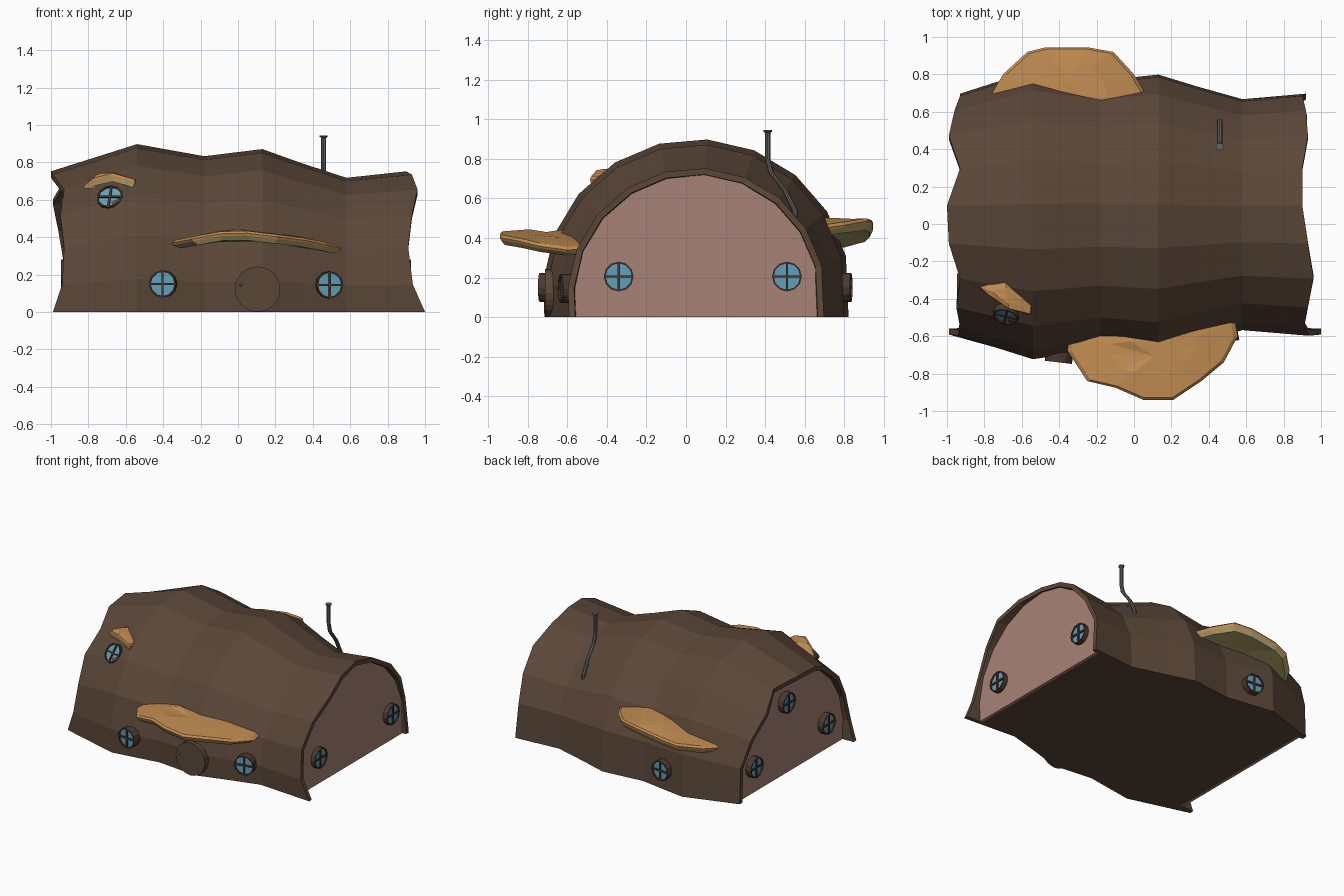
import bpy, bmesh, math
from mathutils import Vector, Matrix

if "Cube" in bpy.data.objects:
    bpy.data.objects.remove(bpy.data.objects["Cube"])


def mat(name, r, g, b):
    m = bpy.data.materials.new(name)
    m.diffuse_color = (r, g, b, 1)
    m.use_nodes = True
    m.node_tree.nodes["Principled BSDF"].inputs["Base Color"].default_value = m.diffuse_color
    return m


BARK = mat("bark brown", .105, .063, .040)
WALL = mat("pink wood", .39, .225, .185)
CAP = mat("fungus orange", .55, .27, .085)
GILL = mat("fungus khaki", .47, .39, .16)
GLASS = mat("window blue", .115, .35, .50)
FRAME = mat("frame brown", .072, .042, .028)
METAL = mat("pipe grey", .13, .13, .125)
KNOB = mat("knob orange", .60, .20, .03)


def finish(name, bm, mats):
    bmesh.ops.recalc_face_normals(bm, faces=bm.faces)
    me = bpy.data.meshes.new(name)
    bm.to_mesh(me)
    bm.free()
    for m in mats:
        me.materials.append(m)
    ob = bpy.data.objects.new(name, me)
    bpy.context.collection.objects.link(ob)
    return ob


def loft(bm, rings, closed=True, mats=None):
    """Join point rings with quads; mats gives a material index per band."""
    vs = [[bm.verts.new(p) for p in r] for r in rings]
    n = len(vs[0])
    for b, (r0, r1) in enumerate(zip(vs, vs[1:])):
        for i in range(n if closed else n - 1):
            j = (i + 1) % n
            f = bm.faces.new((r0[i], r0[j], r1[j], r1[i]))
            f.material_index = mats[b] if mats else 0
    return vs


def fan(bm, ring, centre, mi):
    c = bm.verts.new(centre)
    for i, v in enumerate(ring):
        bm.faces.new((v, ring[(i + 1) % len(ring)], c)).material_index = mi


def interp(table, x):
    for (x0, z0), (x1, z1) in zip(table, table[1:]):
        if x <= x1:
            t = max(0, (x - x0) / (x1 - x0))
            return z0 + (z1 - z0) * t
    return table[-1][1]


# Hollow half log: 20-sided arch cut by the ground, ragged ends
ANG = [-9] + [14 + 18 * k for k in range(10)] + [189]
LEFT = [-.93, -.93, -.96, -.99, -.93, -1, -.99, -.93, -.95, -.93, -.94, -.99]
RIGHT = [.92, .90, .92, .93, .90, .90, .93, .96, .93, .91, .935, 1.0]
STATIONS = [(-.54, .778), (-.18, .722), (.13, .755), (.34, .69), (.58, .622)]


def arch(xs, r, inset=0):
    pts = []
    for x, a in zip(xs, ANG):
        q = r - inset
        z = .156 * r + q * math.sin(math.radians(a))
        pts.append((x, .053 + q * math.cos(math.radians(a)), 0 if a in (-9, 189) else z))
    return pts


bm = bmesh.new()
rings = [arch([-.88] * 12, .65, .035), arch(LEFT, .652, .032), arch(LEFT, .652)]
rings += [arch([x] * 12, r) for x, r in STATIONS]
rings += [arch(RIGHT, .652), arch(RIGHT, .652, .032), arch([.87] * 12, .65, .035)]
vs = loft(bm, rings, closed=False)
# Ground underside
bm.faces.new([r[0] for r in vs] + [r[-1] for r in reversed(vs)])
finish("log_shell", bm, [BARK])

# Recessed end walls
for name, x in (("left_wall", -.90), ("right_wall", .89)):
    bm = bmesh.new()
    front, back = (loft(bm, [arch([x + d] * 12, .65, .028)])[0] for d in (0, -math.copysign(.02, x)))
    bm.faces.new(front)
    bm.faces.new(back)
    for i in range(12):
        j = (i + 1) % 12
        bm.faces.new((front[i], front[j], back[j], back[i]))
    finish(name, bm, [WALL])


# Round windows: framed glass with a cross bar
def window(name, pos, normal, r):
    bm = bmesh.new()

    def ring(rad, z):
        return [(rad * math.cos(k * math.pi / 6), rad * math.sin(k * math.pi / 6), z) for k in range(12)]

    v = loft(bm, [ring(r, -.03), ring(r, .035), ring(r - .008, .035), ring(r - .008, .025)])
    bm.faces.new(v[0])
    bm.faces.new(v[-1]).material_index = 1
    for sx, sy in ((.012, 2 * r - .012), (2 * r - .012, .012)):
        bmesh.ops.create_cube(bm, size=1, matrix=Matrix.Translation((0, 0, .028)) @ Matrix.Diagonal((sx, sy, .012, 1)))
    ob = finish(name, bm, [FRAME, GLASS])
    ob.rotation_euler = Vector(normal).to_track_quat('Z', 'Y').to_euler()
    ob.location = pos


window("front_window_left", (-.40, -.705, .15), (-.12, -1, 0), .073)
window("front_window_right", (.485, -.60, .145), (.2, -1, 0), .073)
window("front_window_upper", (-.68, -.47, .60), (-.2, -.8, .55), .07)
window("back_window", (-.37, .80, .15), (.1, 1, 0), .073)
for y in (-.34, .51):
    window("right_end_window", (.89, y, .205), (1, 0, 0), .075)
    window("left_end_window", (-.91, y, .205), (-1, 0, 0), .075)
window("left_end_window_upper", (-.91, .13, .54), (-1, 0, 0), .075)

# Round door and knob
bm = bmesh.new()
bmesh.ops.create_cone(bm, cap_ends=True, segments=24, radius1=.121, radius2=.121, depth=.05,
                      matrix=Matrix.Translation((.105, -.687, .122)) @ Matrix.Rotation(math.pi / 2, 4, 'X'))
finish("door", bm, [BARK])
bm = bmesh.new()
bmesh.ops.create_icosphere(bm, subdivisions=1, radius=.01, matrix=Matrix.Translation((.015, -.717, .145)))
finish("door_knob", bm, [KNOB])


# Shelf fungi: wavy plate, orange on top, khaki below
def shelf(name, outline, heights, thick):
    cx = sum(p[0] for p in outline) / len(outline)
    cy = sum(p[1] for p in outline) / len(outline)

    def ring(s, dz):
        pts = []
        for x, y in outline:
            px, py = cx + (x - cx) * s, cy + (y - cy) * s
            pts.append((px, py, interp(heights, px) + dz))
        return pts

    bm = bmesh.new()
    v = loft(bm, [ring(.5, .004), ring(.95, 0), ring(1, -.012), ring(.98, -.5 * thick),
                  ring(.9, -thick), ring(.5, -thick)], mats=[0, 0, 0, 1, 1])
    zc = interp(heights, cx)
    fan(bm, v[0], (cx, cy, zc + .004), 0)
    fan(bm, v[-1], (cx, cy, zc - thick), 1)
    finish(name, bm, [CAP, GILL])


shelf("front_shelf_fungus",
      [(-.35, -.58), (-.355, -.68), (-.25, -.84), (-.10, -.875), (.05, -.94), (.21, -.94),
       (.36, -.84), (.48, -.74), (.555, -.60), (.54, -.52), (.3, -.52), (.1, -.55), (-.15, -.55)],
      [(-.36, .38), (-.1, .43), (0, .44), (.15, .42), (.3, .405), (.42, .385), (.56, .35)], .05)
shelf("back_shelf_fungus",
      [(-.76, .60), (-.765, .69), (-.70, .80), (-.57, .92), (-.47, .945), (-.25, .945), (-.11, .92),
       (0, .80), (.065, .69), (.05, .60), (-.2, .58), (-.5, .58)],
      [(-.77, .385), (-.55, .44), (-.36, .485), (-.1, .50), (.07, .46)], .06)
shelf("small_shelf_fungus",
      [(-.83, -.335), (-.78, -.38), (-.67, -.455), (-.55, -.485), (-.54, -.40), (-.69, -.29)],
      [(-.83, .67), (-.75, .735), (-.68, .745), (-.54, .705)], .045)


# Crooked stove pipe with a flared cap
def circle(y, z, r):
    return [(.458 + r * math.cos(k * math.pi / 4), y + r * math.sin(k * math.pi / 4), z) for k in range(8)]


bm = bmesh.new()
v = loft(bm, [circle(*p) for p in [(.55, .47, .014), (.55, .54, .014), (.50, .64, .014), (.43, .73, .014),
                                   (.413, .80, .013), (.413, .93, .013), (.413, .937, .021), (.413, .945, .021)]])
bm.faces.new(v[0])
bm.faces.new(v[-1])
finish("stove_pipe", bm, [METAL])
